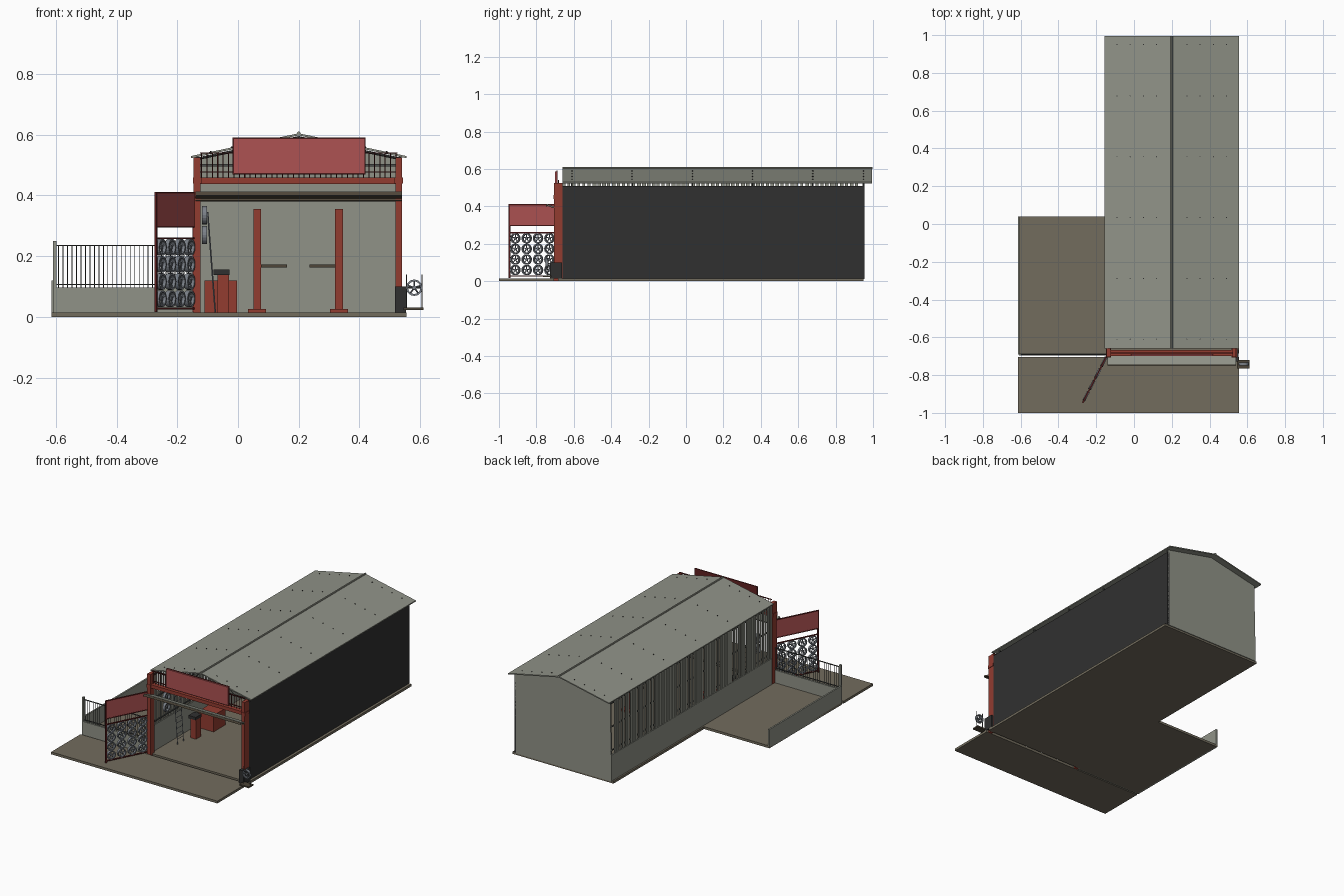
import bpy, bmesh, math, random
from mathutils import Matrix, Vector

random.seed(4)
if "Cube" in bpy.data.objects:
    bpy.data.objects.remove(bpy.data.objects["Cube"])


def material(name, r, g, b):
    m = bpy.data.materials.new(name)
    m.use_nodes = True
    m.diffuse_color = (r, g, b, 1)
    m.node_tree.nodes["Principled BSDF"].inputs["Base Color"].default_value = (r, g, b, 1)
    return m


GREY = material("concrete grey", .28, .29, .245)
FLOOR = material("floor brown", .17, .15, .11)
DARK = material("charcoal", .03, .03, .03)
SIGN = material("sign red", .42, .085, .085)
RED = material("frame red", .29, .045, .03)
MAROON = material("dark red", .12, .015, .015)
BROWN = material("dark brown", .075, .06, .04)
STEEL = material("wheel steel", .2, .22, .25)
IRON = material("rail iron", .07, .075, .07)


class Part:
    """Collects simple solids into one named object."""

    def __init__(self, name, mat, frame=None):
        self.name, self.mat = name, mat
        self.bm, self.frame = bmesh.new(), frame or Matrix()

    def box(self, x0, x1, y0, y1, z0, z1):
        size = Matrix.Diagonal((x1 - x0, y1 - y0, z1 - z0, 1))
        mid = Matrix.Translation(((x0 + x1) / 2, (y0 + y1) / 2, (z0 + z1) / 2))
        bmesh.ops.create_cube(self.bm, size=1, matrix=mid @ size)
        return self

    def rod(self, a, b, r, sides=6):
        a, b = Vector(a), Vector(b)
        turn = (b - a).to_track_quat('Z', 'Y').to_matrix().to_4x4()
        bmesh.ops.create_cone(self.bm, cap_ends=True, segments=sides, radius1=r, radius2=r,
                              depth=(b - a).length, matrix=Matrix.Translation((a + b) / 2) @ turn)
        return self

    def prism(self, outline, y0, y1):
        # outline in x and z, pushed along y
        face = self.bm.faces.new([self.bm.verts.new((x, y0, z)) for x, z in outline])
        out = bmesh.ops.extrude_face_region(self.bm, geom=[face])
        verts = [v for v in out["geom"] if isinstance(v, bmesh.types.BMVert)]
        bmesh.ops.translate(self.bm, verts=verts, vec=(0, y1 - y0, 0))
        return self

    def wheel(self, centre, axis, r, width=.016, seg=20):
        # rim ring, hub and five spokes
        turn = Vector(axis).to_track_quat('Z', 'Y').to_matrix().to_4x4()
        m = Matrix.Translation(centre) @ turn
        h = width / 2
        section = [(r * .76, -h), (r, -h), (r, h), (r * .76, h)]
        rings = []
        for i in range(seg):
            a = math.tau * i / seg
            rings.append([self.bm.verts.new(m @ Vector((p * math.cos(a), p * math.sin(a), z)))
                          for p, z in section])
        for i in range(seg):
            u, v = rings[i], rings[(i + 1) % seg]
            for k in range(4):
                n = (k + 1) % 4
                self.bm.faces.new((u[k], v[k], v[n], u[n]))
        self.rod(m @ Vector((0, 0, -h * .7)), m @ Vector((0, 0, h * .7)), r * .25, 10)
        for i in range(5):
            a = math.tau * i / 5 + math.pi / 2
            d = Vector((math.cos(a), math.sin(a), 0)) * r
            self.rod(m @ (d * .2), m @ (d * .8), r * .1, 4)
        return self

    def done(self):
        bmesh.ops.recalc_face_normals(self.bm, faces=self.bm.faces)
        mesh = bpy.data.meshes.new(self.name)
        self.bm.to_mesh(mesh)
        self.bm.free()
        mesh.materials.append(self.mat)
        ob = bpy.data.objects.new(self.name, mesh)
        ob.matrix_world = self.frame
        bpy.context.collection.objects.link(ob)
        return ob


# Building extents
L, R, MID = -.135, .535, .2
FRONT, BACK = -.66, .955
EAVE, RIDGE, HALF = .53, .605, .355


def roof_z(x):
    return RIDGE - (RIDGE - EAVE) * abs(x - MID) / HALF


# Ground slabs
Part("front_pavement", FLOOR).box(-.615, .555, -1, -.705, 0, .015).done()
Part("yard_floor", FLOOR).box(-.615, -.155, -.69, .04, 0, .015).done()
Part("hall_floor", FLOOR).box(-.155, .555, -.685, .95, 0, .015).done()

# Walls
Part("right_side_wall", DARK).box(R - .008, R + .004, FRONT, BACK, .015, .51).done()
Part("left_low_wall", GREY).box(L - .01, L, FRONT, BACK, .015, .18).done()
top = [(R, roof_z(R) - .009), (MID, RIDGE - .009), (L, roof_z(L) - .009)]
Part("back_wall", GREY).prism([(L - .01, .012), (R, .012)] + top, BACK - .01, BACK).done()

# Slatted upper part of the side wall
slats = Part("left_wall_slats", GREY)
y, pitch = FRONT, .0265
while y < BACK - pitch:
    w = pitch * random.uniform(.5, .85)
    slats.box(L - .008, L - .003, y, y + w, .18, .53)
    y += pitch
slats.done()
rails = Part("slat_rails", IRON)
for z in (.2, .35, .5):
    rails.box(L - .003, L + .002, FRONT, BACK, z, z + .008)
rails.done()

# Gabled roof with ridge cap
upper = [(MID - HALF, EAVE), (MID, RIDGE), (MID + HALF, EAVE)]
Part("roof", GREY).prism(upper + [(x, z - .007) for x, z in reversed(upper)], FRONT, .995).done()
Part("ridge_cap", GREY).rod((MID, FRONT, RIDGE), (MID, .996, RIDGE), .006, 8).done()

# Trusses and the bolts that hold the sheets
truss, bolts = Part("roof_trusses", IRON), Part("roof_bolts", DARK)
for i in range(6):
    y = -.61 + i * .322 - (.05 if i == 5 else 0)
    truss.box(L, R, y - .004, y + .004, .495, .503)
    for s in (-1, 1):
        side = MID + s * (HALF - .02)
        truss.rod((side, y, roof_z(side) - .014), (MID, y, RIDGE - .014), .004, 4)
        truss.rod((side, y, .5), (side, y, .53), .004, 4)
        for t in (.1, .2):
            truss.rod((MID + s * t, y, .5), (MID + s * (t - .06), y, roof_z(MID + t - .06) - .014), .003, 4)
        for t in (.08, .15, .22, .29):
            x = MID + s * t
            bolts.rod((x, y, roof_z(x) - .002), (x, y, roof_z(x) + .003), .003)
truss.done()
bolts.done()

# Front frame
frame = Part("front_frame", RED)
for x in (-.135, .53):
    frame.box(x - .011, x + .011, -.705, FRONT, 0, .525)
    frame.box(x - .014, x + .014, -.708, FRONT, .44, .46)
frame.box(L, R, -.7, -.668, .438, .46)
frame.done()

# Railing over the lintel, and the blank sign board
railing = Part("lintel_railing", MAROON)
for i in range(37):
    x = -.12 + i * .0178
    railing.rod((x, -.682, .46), (x, -.682, .54), .0018, 4)
for z in (.475, .538):
    railing.box(-.125, .525, -.685, -.679, z, z + .004)
railing.done()
Part("sign_board", SIGN).box(-.015, .418, -.7, -.692, .472, .588).done()
Part("sign_border", MAROON).box(-.018, .421, -.692, -.688, .469, .591).done()

# Raised door, tipped outwards over the opening
tilt = Matrix.Translation((0, -.7, .388)) @ Matrix.Rotation(math.radians(-20), 4, 'X')
Part("raised_door", GREY, tilt).box(-.14, .54, -.05, .02, .004, .009).done()
under = Part("raised_door_frame", BROWN, tilt)
under.box(-.14, .54, -.05, .02, 0, .004)
under.box(-.14, .54, -.051, -.045, -.005, .007)
under.box(-.14, .54, -.004, .004, -.007, .0)
under.done()

# Open gate, built flat and swung out: rails, panel and a grid of wheels
hinge, tip = Vector((-.145, -.7, 0)), Vector((-.27, -.943, 0))
length = (tip - hinge).length
swing = Matrix.Translation(hinge) @ Matrix.Rotation(math.atan2(tip.y - hinge.y, tip.x - hinge.x), 4, 'Z')
gate = Part("gate_frame", MAROON, swing)
for x in (0, length):
    gate.box(x - .004, x + .004, -.004, .004, .016, .412)
for z in (.025, .256, .294, .406):
    gate.box(0, length, -.004, .004, z, z + .006)
gate.done()
Part("gate_panel", SIGN, swing).box(.004, length - .004, -.003, .003, .3, .406).done()
rims = Part("gate_wheels", STEEL, swing)
for i in range(4):
    for j in range(4):
        rims.wheel((length * (i + .5) / 4, 0, .06 + j * .0565), (0, 1, 0), .0275)
rims.done()

# Yard walls and bar fence
Part("yard_front_wall", GREY).box(-.61, -.146, -.697, -.685, .0, .096).done()
Part("yard_side_wall", GREY).box(-.615, -.605, -.69, .04, .0, .12).done()
Part("fence_post", GREY).box(-.61, -.598, -.697, -.685, .096, .25).done()
fence = Part("yard_fence", IRON)
for i in range(31):
    x = -.592 + i * .0148
    fence.rod((x, -.691, .096), (x, -.691, .235), .0015, 4)
for z in (.105, .233):
    fence.box(-.6, -.146, -.694, -.688, z, z + .004)
fence.done()

# Two-post lift inside
lift, arms = Part("lift_posts", RED), Part("lift_arms", BROWN)
for s in (-1, 1):
    x = MID - .002 + s * .135
    lift.box(x - .0125, x + .0125, .08, .12, .015, .355)
    lift.box(x - .03, x + .03, .06, .14, .015, .026)
    ends = sorted((x - s * .012, x - s * .098))
    arms.box(*ends, .07, .08, .163, .172)
lift.done()
arms.done()

# Tool cabinets along the left wall
Part("tool_cabinet", RED).box(-.11, -.004, -.24, -.12, .015, .12).done()
Part("pump_cabinet", RED).box(-.068, -.03, -.38, -.33, .015, .138).done()
Part("pump_cabinet_top", DARK).box(-.08, -.028, -.385, -.325, .138, .156).done()

# Ladder leaning on the left wall, with wheels hung near it
ladder = Part("ladder", STEEL)
foot, head = Vector((-.075, -.5, .015)), Vector((-.1, -.5, .345))
across = Vector((0, .06, 0))
for off in (Vector(), across):
    ladder.rod(foot + off, head + off, .0025, 4)
for i in range(1, 10):
    p = foot.lerp(head, i / 10)
    ladder.rod(p, p + across, .002, 4)
ladder.done()
hung = Part("hung_wheels", STEEL)
for z in (.27, .335):
    hung.wheel((-.11, -.56, z), (1, 0, 0), .03)
hung.done()

# Bin and display wheel beside the entrance
Part("corner_bin", DARK).box(.517, .553, -.727, -.664, .015, .1).done()
Part("wheel_stand", BROWN).box(.545, .612, -.765, -.72, .022, .031).done()
Part("stand_rods", IRON).rod((.556, -.742, .03), (.556, -.742, .14), .002).rod(
    (.606, -.742, .03), (.606, -.742, .14), .002).rod((.556, -.742, .096), (.606, -.742, .096), .002).done()
Part("display_wheel", STEEL).wheel((.581, -.742, .096), (0, 1, 0), .027).done()
